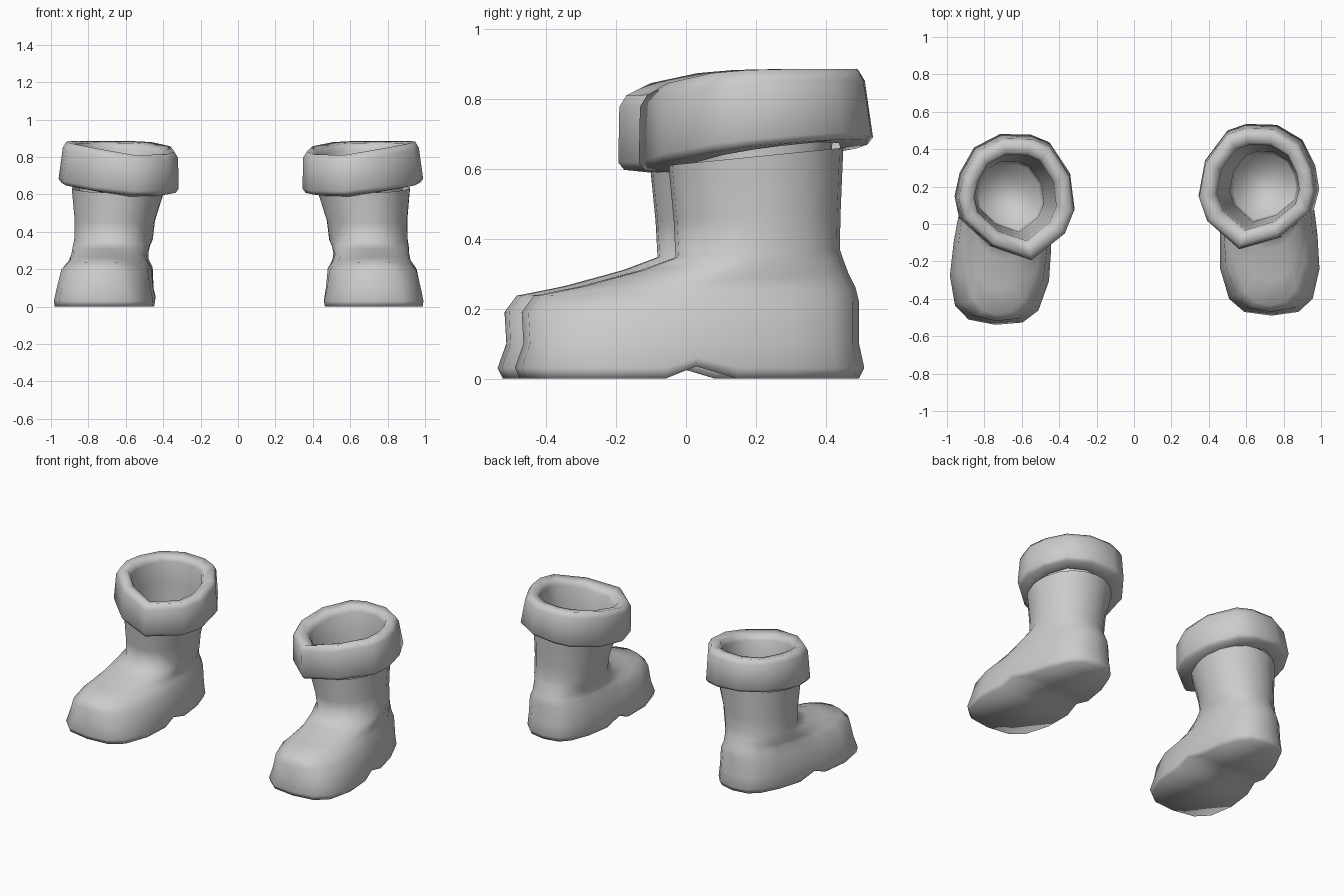
import bpy, bmesh
from mathutils import Matrix, Vector

cube = bpy.data.objects.get("Cube")
if cube:
    bpy.data.objects.remove(cube, do_unlink=True)

GREY = (0.6, 0.6, 0.6, 1.0)
grey = bpy.data.materials.new("light_grey")
grey.use_nodes = True
grey.diffuse_color = GREY
grey.node_tree.nodes["Principled BSDF"].inputs["Base Color"].default_value = GREY


def lerp(a, b, t):
    return a + (b - a) * t


def loft(name, rings, caps, matrix):
    """Skin a stack of equal rings; caps lists extra faces as vertex indices."""
    bm = bmesh.new()
    verts = [bm.verts.new(matrix @ Vector(p)) for ring in rings for p in ring]
    n = len(rings[0])
    for r in range(len(rings) - 1):
        for j in range(n):
            k = (j + 1) % n
            bm.faces.new([verts[i] for i in (r * n + j, r * n + k, (r + 1) * n + k, (r + 1) * n + j)])
    for cap in caps:
        bm.faces.new([verts[i] for i in cap])
    if matrix.determinant() < 0:
        bmesh.ops.reverse_faces(bm, faces=bm.faces[:])
    mesh = bpy.data.meshes.new(name)
    bm.to_mesh(mesh)
    bm.free()
    mesh.materials.append(grey)
    mesh.shade_smooth()
    bpy.context.collection.objects.link(bpy.data.objects.new(name, mesh))


# Foot and shaft: stations run from toe (0) to heel (1)
STATIONS = [0.02, 0.09, 0.25, 0.43, 0.52, 0.64, 0.8, 0.92, 0.98]
ARCH = 4
# y, z, centre x, half width at front and back, then roundness
BODY = [
    ((-.475, .495), (0, 0), (.735, .70), (.297, .20), 3.0),
    ((-.49, .51), (.03, .03), (.735, .70), (.30, .21), 3.0),
    ((-.465, .495), (.10, .10), (.735, .70), (.28, .21), 3.0),
    ((-.47, .495), (.19, .22), (.73, .70), (.255, .215), 2.7),
    ((-.435, .485), (.237, .26), (.73, .70), (.20, .215), 2.4),
    ((-.30, .465), (.264, .30), (.73, .70), (.18, .22), 2.3),
    ((-.13, .45), (.31, .34), (.715, .70), (.19, .22), 2.2),
    ((-.03, .44), (.347, .37), (.70, .695), (.205, .215), 2.1),
    ((-.035, .442), (.45, .47), (.69, .69), (.21, .22), 2.1),
    ((-.05, .45), (.61, .66), (.67, .67), (.25, .25), 2.1),
]


def body_ring(index, row):
    ys, zs, xs, ws, e = row

    def point(t, side):
        half = lerp(*ws, t) * max(0, 1 - abs(2 * t - 1) ** e) ** (1 / e)
        z = lerp(*zs, t)
        if index < 2 and t == STATIONS[ARCH]:
            z += 0.035 - 0.005 * index
        return (lerp(*xs, t) + side * half, lerp(*ys, t), z)

    return ([point(0, 0)] + [point(t, 1) for t in STATIONS] + [point(1, 0)]
            + [point(t, -1) for t in reversed(STATIONS)])


def build_body(name, matrix):
    rings = [body_ring(i, row) for i, row in enumerate(BODY)]
    n, last = len(rings[0]), len(STATIONS)
    sole = [(0, n - 1, 1), (last, n - last, last + 1)]
    sole += [(i, n - i, n - i - 1, i + 1) for i in range(1, last)]
    loft(name, rings, sole, matrix)


# Cuff outline, pointed at the front, and its section from underside to lining
OUTLINE = [(.79, -.07), (.96, .07), (.99, .185), (.97, .31), (.90, .45), (.765, .53),
           (.60, .535), (.50, .50), (.38, .34), (.345, .15), (.39, .02), (.565, -.135)]
CENTRE = (.667, .20)
# scale, x and y shift, height from bottom (0) to rim (1)
SECTION = [(.72, 0, -.08), (.95, 0, -.04), (1, 0, .06), (.96, -.01, .84),
           (.90, -.01, 1), (.73, -.008, .95), (.68, -.004, .80), (.66, 0, .1)]
# scale, x shift, absolute height of the lining
LINING = [(.56, .025, .36), (.52, .03, .07)]


def build_cuff(name, matrix):
    cx, cy = CENTRE
    rings = []
    for s, shift, h in SECTION:
        ring = []
        for x, y in OUTLINE:
            # The whole cuff dips towards its front inner point
            dip = (.25 - .6 * (x - cx) - .8 * (y - cy)) / .58
            bottom = .68 - .075 * dip
            top = .885 - .075 * max(0, dip) ** 1.6
            ring.append((cx + (x - cx) * s + shift, cy + (y - cy) * s + shift, lerp(bottom, top, h)))
        rings.append(ring)
    for s, dx, z in LINING:
        rings.append([(cx + (x - cx) * s + dx, cy + (y - cy) * s, z) for x, y in OUTLINE])
    n = len(OUTLINE)
    floor = range((len(rings) - 1) * n, len(rings) * n)
    loft(name, rings, [floor], matrix)


# The right boot is the left one mirrored, stepped forward and turned a little
right = (Matrix.Translation((.019, -.09, 0)) @ Matrix.Rotation(-.055, 4, "Z")
         @ Matrix.Scale(-1, 4, (1, 0, 0)))
for side, matrix in (("left", Matrix.Identity(4)), ("right", right)):
    build_body(side + "_boot", matrix)
    build_cuff(side + "_cuff", matrix)
